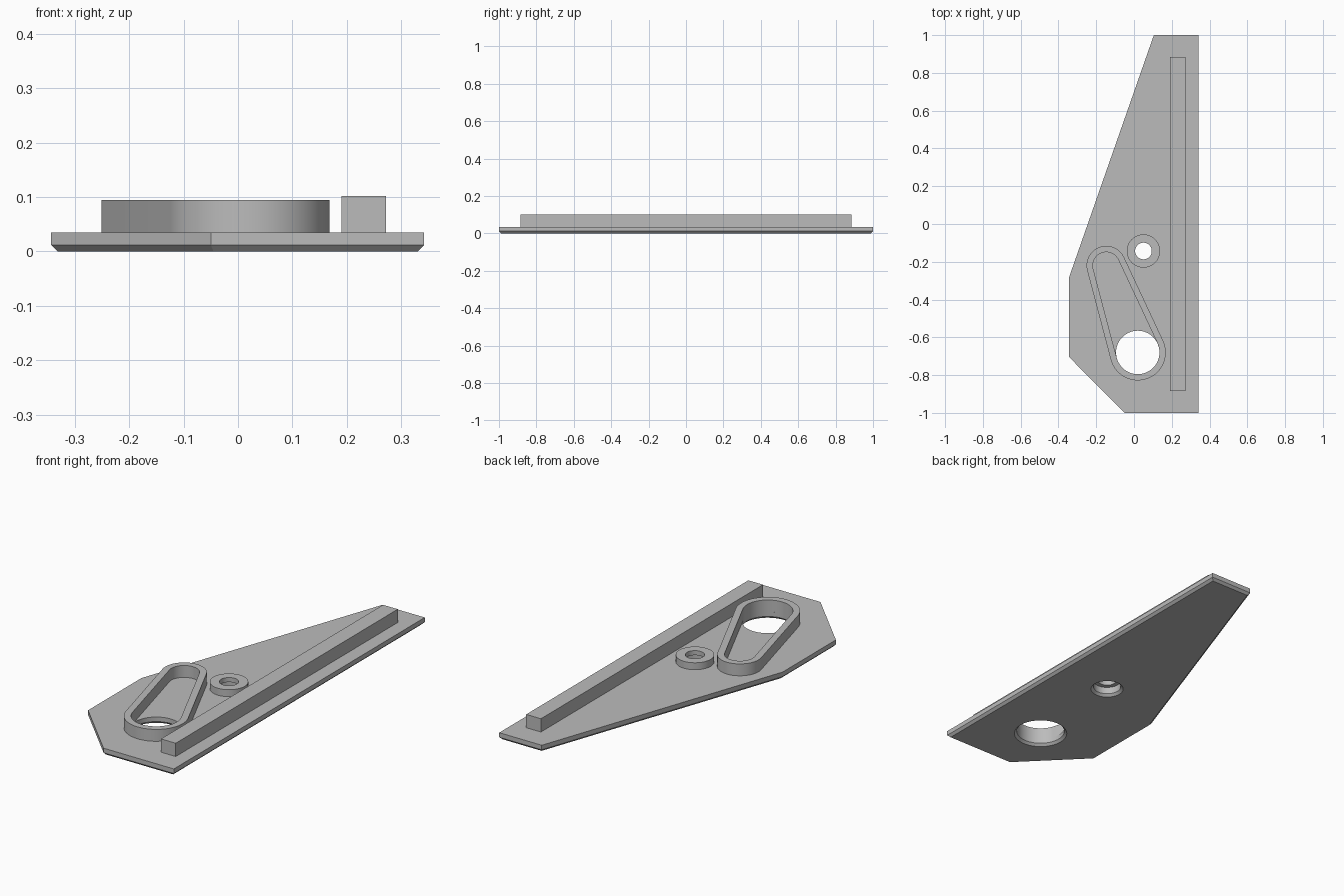
import bpy, bmesh, math
from mathutils import Vector

cube = bpy.data.objects.get("Cube")
if cube:
    bpy.data.objects.remove(cube, do_unlink=True)

gray = bpy.data.materials.new("plain_gray")
gray.use_nodes = True
color = (0.5, 0.5, 0.5, 1)
gray.diffuse_color = color
gray.node_tree.nodes["Principled BSDF"].inputs["Base Color"].default_value = color

PLATE_TOP = 0.035
CHAMFER = 0.012
SEGMENTS = 64


def make_object(name, bm):
    bmesh.ops.recalc_face_normals(bm, faces=bm.faces[:])
    mesh = bpy.data.meshes.new(name)
    bm.to_mesh(mesh)
    bm.free()
    mesh.materials.append(gray)
    obj = bpy.data.objects.new(name, mesh)
    bpy.context.collection.objects.link(obj)
    return obj


def smooth(obj):
    bpy.ops.object.select_all(action='DESELECT')
    obj.select_set(True)
    bpy.context.view_layer.objects.active = obj
    bpy.ops.object.shade_smooth_by_angle(angle=math.radians(30))


def arc(center, radius, start, end, count):
    return [(center[0] + radius * math.cos(start + (end - start) * i / count),
             center[1] + radius * math.sin(start + (end - start) * i / count))
            for i in range(count + 1)]


def circle(center, radius):
    return arc(center, radius, 0, math.tau, SEGMENTS)[:-1]


def teardrop(c1, r1, c2, r2):
    """Outline wrapped tightly around two circles."""
    d = Vector(c2) - Vector(c1)
    a = math.atan2(d.y, d.x)
    b = math.acos((r1 - r2) / d.length)
    return (arc(c1, r1, a + b, a + math.tau - b, 40)
            + arc(c2, r2, a - b, a + b, 32))


def loft(name, rings, closed):
    """Bridge (outline, height) rings; closed gives a tube, else a capped solid."""
    bm = bmesh.new()
    loops = [[bm.verts.new((x, y, z)) for x, y in pts] for pts, z in rings]
    pairs = list(zip(loops, loops[1:]))
    if closed:
        pairs.append((loops[-1], loops[0]))
    else:
        bm.faces.new(loops[0])
        bm.faces.new(loops[-1])
    for low, high in pairs:
        n = len(low)
        for i in range(n):
            j = (i + 1) % n
            bm.faces.new((low[i], low[j], high[j], high[i]))
    return make_object(name, bm)


def box(name, x0, x1, y0, y1, z0, z1):
    pts = [(x0, y0), (x1, y0), (x1, y1), (x0, y1)]
    return loft(name, [(pts, z0), (pts, z1)], False)


# Base plate with a chamfered lower edge
outline = [(-0.343, -0.705), (-0.05, -1), (0.342, -1),
           (0.342, 1), (0.105, 1), (-0.343, -0.28)]
bm = bmesh.new()
base = bm.faces.new([bm.verts.new((x, y, 0)) for x, y in outline])
top = bmesh.ops.extrude_face_region(bm, geom=[base], use_keep_orig=True)["geom"]
bmesh.ops.translate(bm, vec=(0, 0, PLATE_TOP),
                    verts=[v for v in top if isinstance(v, bmesh.types.BMVert)])
bottom_edges = [e for e in bm.edges if all(v.co.z < 0.001 for v in e.verts)]
bmesh.ops.bevel(bm, geom=bottom_edges, offset=CHAMFER, offset_type='OFFSET',
                segments=1, profile=0.5, affect='EDGES')
plate = make_object("base_plate", bm)

# Two holes through the plate, chamfered underneath
big = (0.02, -0.68)
small = (-0.147, -0.22)
boss = (0.05, -0.143)
for center, radius in ((big, 0.115), (boss, 0.066)):
    wide = circle(center, radius + CHAMFER * 2)
    edge = circle(center, radius)
    cutter = loft("hole_cutter", [(wide, -CHAMFER), (edge, CHAMFER), (edge, 0.1)], False)
    cutter.hide_render = True
    mod = plate.modifiers.new("hole", 'BOOLEAN')
    mod.operation = 'DIFFERENCE'
    mod.solver = 'EXACT'
    mod.object = cutter
    bpy.context.view_layer.objects.active = plate
    bpy.ops.object.modifier_apply(modifier=mod.name)
    bpy.data.objects.remove(cutter, do_unlink=True)
smooth(plate)

# Teardrop wall around the large hole
outer = teardrop(big, 0.148, small, 0.104)
inner = teardrop(big, 0.115, small, 0.071)
smooth(loft("teardrop_wall", [(outer, PLATE_TOP), (outer, 0.095),
                              (inner, 0.095), (inner, PLATE_TOP)], True))

# Round boss with a stepped bore
profile = [(0.088, PLATE_TOP), (0.088, 0.07), (0.044, 0.07),
           (0.044, 0.047), (0.066, 0.047), (0.066, PLATE_TOP)]
smooth(loft("round_boss", [(circle(boss, r), z) for r, z in profile], True))

# Long straight rail
box("long_rail", 0.19, 0.272, -0.885, 0.885, PLATE_TOP, 0.102)
